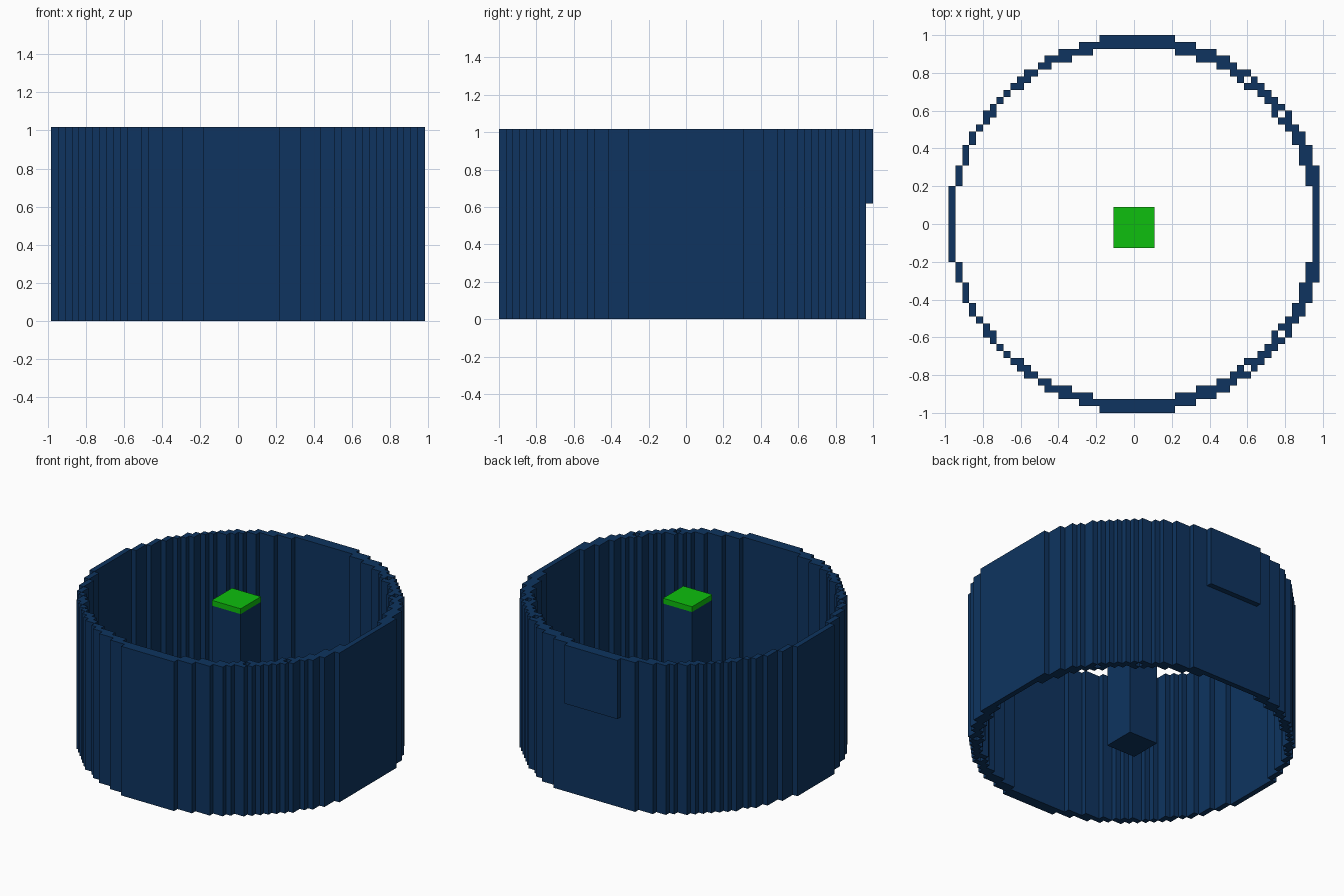
import bpy, bmesh, math

cube = bpy.data.objects.get("Cube")
if cube:
    bpy.data.objects.remove(cube, do_unlink=True)

U = 2 / 55          # size of one block
CY = 27             # row of the ring's centre
HEIGHT = 28         # wall height in blocks


def make_material(name, rgb):
    mat = bpy.data.materials.new(name)
    mat.use_nodes = True
    mat.diffuse_color = (*rgb, 1)
    mat.node_tree.nodes["Principled BSDF"].inputs["Base Color"].default_value = (*rgb, 1)
    return mat


navy = make_material("navy blue", (0.0044, 0.0343, 0.115))
green = make_material("bright green", (0.0044, 0.52, 0.0044))


def block_circle(cx, r):
    """Cells of a one-block-thick circle around column cx."""
    cells = set()
    for a in range(r + 1):
        b = round(math.sqrt(r * r - a * a))
        if a > b:
            break
        for p, q in ((a, b), (b, a)):
            for sx in (-1, 1):
                for sy in (-1, 1):
                    cells.add((cx + sx * p, CY + sy * q))
    return cells


def extrude_cells(name, cells, z0, z1, mat):
    """Solid made from grid cells, with walls only on its outline."""
    bm = bmesh.new()

    def quad(points):
        bm.faces.new([bm.verts.new((x * U, y * U - 1, z * U)) for x, y, z in points])

    for i, j in sorted(cells):
        ring = [(i, j), (i + 1, j), (i + 1, j + 1), (i, j + 1)]
        quad([(x, y, z1) for x, y in ring])
        quad([(x, y, z0) for x, y in reversed(ring)])
        for k, (di, dj) in enumerate(((0, -1), (1, 0), (0, 1), (-1, 0))):
            if (i + di, j + dj) not in cells:
                p, q = ring[k], ring[(k + 1) % 4]
                quad([(*p, z0), (*q, z0), (*q, z1), (*p, z1)])
    bmesh.ops.remove_doubles(bm, verts=bm.verts, dist=1e-5)
    bmesh.ops.dissolve_limit(bm, angle_limit=0.01, verts=bm.verts, edges=bm.edges)
    mesh = bpy.data.meshes.new(name)
    bm.to_mesh(mesh)
    bm.free()
    mesh.materials.append(mat)
    obj = bpy.data.objects.new(name, mesh)
    bpy.context.collection.objects.link(obj)
    return obj


def block(i0, i1, j0, j1):
    return {(i, j) for i in range(i0, i1) for j in range(j0, j1)}


# Stepped round wall: outer circle plus an inner lining split into two halves
outer = {c for c in block_circle(0, 27) if c[0] < 27 and c[1] < 54}
lining = {c for c in block_circle(-1, 26) if c[0] < 0}
lining |= {c for c in block_circle(0, 26) if c[0] >= 0}
extrude_cells("round_wall", outer | lining, 0, HEIGHT, navy)

# Raised panel on the upper back of the wall
extrude_cells("back_panel", block(-5, 6, 54, 55), 17, HEIGHT, navy)

# Square post in the middle with its cap
post = block(-3, 3, 24, 30)
extrude_cells("centre_post", post, 0, HEIGHT - 1, navy)
extrude_cells("post_cap", post, HEIGHT - 1, HEIGHT, green)
